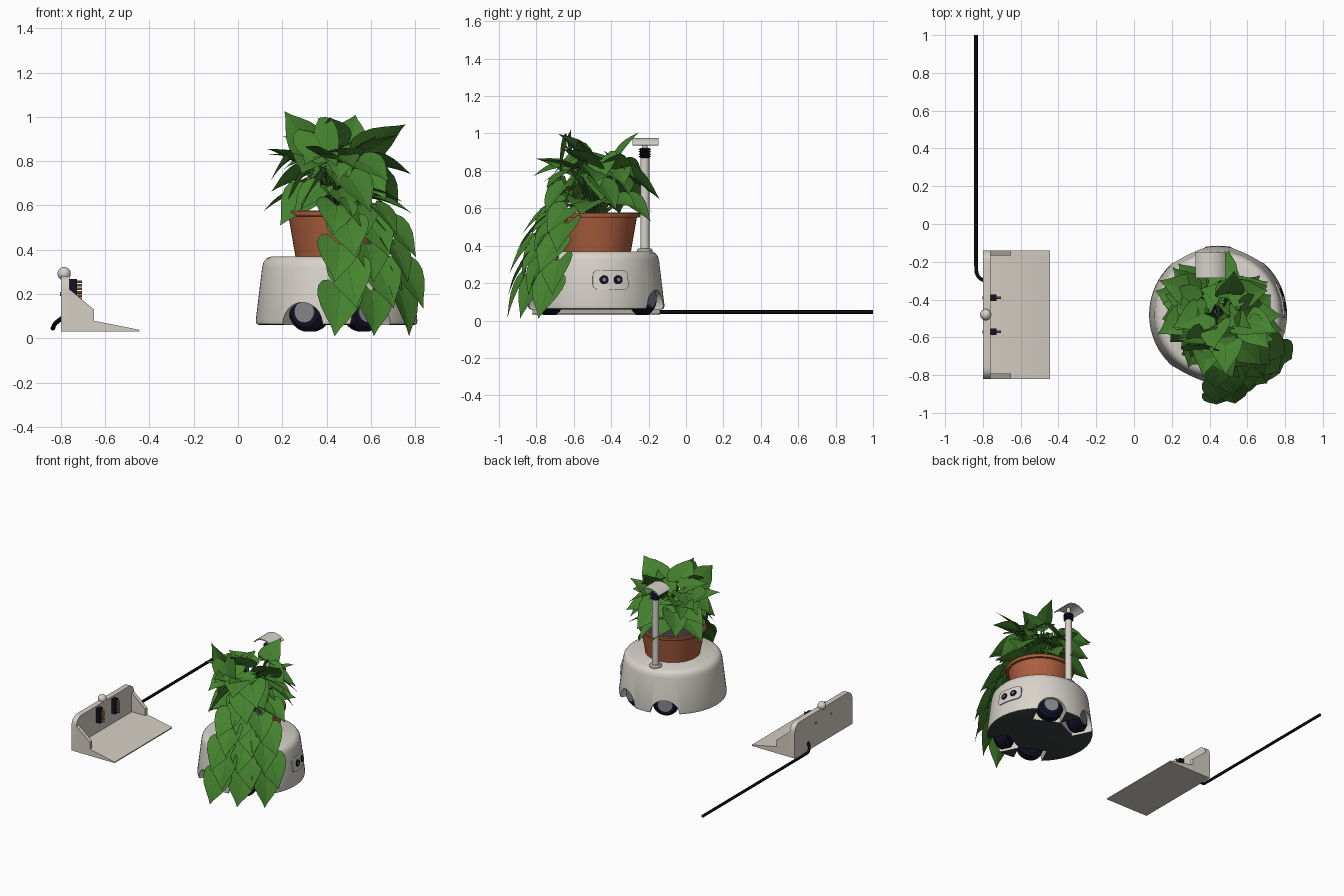
import bpy, bmesh, math, random
from math import sin, cos, pi, radians
from mathutils import Vector

random.seed(11)
if "Cube" in bpy.data.objects:
    bpy.data.objects.remove(bpy.data.objects["Cube"])


def material(name, *rgb):
    m = bpy.data.materials.new(name)
    m.use_nodes = True
    m.diffuse_color = (*rgb, 1)
    m.node_tree.nodes["Principled BSDF"].inputs["Base Color"].default_value = (*rgb, 1)
    return m


SHELL = material("shell_white", .68, .65, .59)
DOCK = material("dock_beige", .66, .62, .55)
RUBBER = material("navy_rubber", .006, .006, .02)
CABLE = material("cable_black", .003, .003, .005)
SOIL = material("dark_grey", .045, .048, .05)
HUB = material("hub_grey", .23, .24, .26)
CLAY = material("terracotta", .42, .115, .05)
LEAF = material("leaf_green", .06, .225, .028)
STEM = material("stem_green", .035, .12, .018)
COPPER = material("copper", .5, .17, .06)

CX, CY = .445, -.48  # centre of the rover


def finish(name, bm, mats, smooth=30):
    mesh = bpy.data.meshes.new(name)
    bm.to_mesh(mesh)
    bm.free()
    for m in mats:
        mesh.materials.append(m)
    ob = bpy.data.objects.new(name, mesh)
    bpy.context.collection.objects.link(ob)
    shade(ob, smooth)
    return ob


def shade(ob, angle=30):
    bpy.ops.object.select_all(action='DESELECT')
    ob.select_set(True)
    bpy.context.view_layer.objects.active = ob
    bpy.ops.object.shade_smooth_by_angle(angle=radians(angle))


def lathe(name, profile, loc, mat, steps=48, rot=(0, 0, 0)):
    bm = bmesh.new()
    vs = [bm.verts.new((r, 0, z)) for r, z in profile]
    es = [bm.edges.new(p) for p in zip(vs, vs[1:])]
    bmesh.ops.spin(bm, geom=vs + es, axis=(0, 0, 1), cent=(0, 0, 0), angle=2 * pi, steps=steps)
    bmesh.ops.remove_doubles(bm, verts=bm.verts, dist=1e-5)
    bmesh.ops.recalc_face_normals(bm, faces=bm.faces)
    ob = finish(name, bm, [mat])
    ob.location, ob.rotation_euler = loc, rot
    return ob


def rod(name, r, length, loc, mat, rot=(0, 0, 0), steps=24):
    h = length / 2
    return lathe(name, [(0, -h), (r, -h), (r, h), (0, h)], loc, mat, steps, rot)


def extrude(name, bm, offset, mat):
    new = bmesh.ops.extrude_face_region(bm, geom=bm.faces[:])["geom"]
    bmesh.ops.translate(bm, vec=offset, verts=[v for v in new if isinstance(v, bmesh.types.BMVert)])
    bmesh.ops.recalc_face_normals(bm, faces=bm.faces)
    return finish(name, bm, [mat])


def prism(name, outline, offset, mat):
    bm = bmesh.new()
    bm.faces.new([bm.verts.new(p) for p in outline])
    return extrude(name, bm, offset, mat)


def tubes(name, paths, radius, mat):
    cu = bpy.data.curves.new(name, 'CURVE')
    cu.dimensions, cu.bevel_depth, cu.bevel_resolution = '3D', radius, 2
    cu.use_fill_caps = True
    cu.materials.append(mat)
    for path in paths:
        sp = cu.splines.new('POLY')
        sp.points.add(len(path) - 1)
        for pt, co in zip(sp.points, path):
            pt.co = (*co, 1)
    ob = bpy.data.objects.new(name, cu)
    bpy.context.collection.objects.link(ob)
    bpy.ops.object.select_all(action='DESELECT')
    ob.select_set(True)
    bpy.context.view_layer.objects.active = ob
    bpy.ops.object.convert(target='MESH')
    shade(bpy.context.object, 50)


def polar(angle, r, z):
    return Vector((CX + r * cos(angle), CY + r * sin(angle), z))


# Rover shell with dark underside, and four radial wheels under arches
body = lathe("rover_body", [(0, .06), (.35, .06), (.362, .065), (.365, .08), (.336, .32), (.33, .343),
                            (.317, .36), (.295, .37), (0, .37)], (CX, CY, 0), SHELL, 72)
body.data.materials.append(SOIL)
for f in body.data.polygons:
    f.material_index = int(f.normal.z < -.9)
for a in map(radians, (64, 116, 244, 296)):
    rot = (0, pi / 2, a)
    cutter = rod("arch_cutter", .1, .26, polar(a, .33, .062), SHELL, rot, 40)
    cutter.hide_render = True
    mod = body.modifiers.new("arch", 'BOOLEAN')
    mod.object, mod.solver = cutter, 'EXACT'
    bpy.context.view_layer.objects.active = body
    bpy.ops.object.modifier_apply(modifier=mod.name)
    bpy.data.objects.remove(cutter)
    lathe("wheel", [(0, -.05), (.07, -.05), (.09, -.03), (.09, .03), (.07, .05), (0, .05)],
          polar(a, .275, .12), RUBBER, 32, rot)
    rod("wheel_hub", .05, .012, polar(a, .328, .12), HUB, rot, 32)
shade(body)

# Charging port on the left flank: a curved plate with two sockets
PORT = radians(13)


def on_flank(du, z, lift=0):
    return polar(PORT + du / .35, .365 - (z - .08) * .121 + lift, z)


bm = bmesh.new()
columns = []
for i in range(25):
    u = -.1 * cos(pi * i / 24)
    h = .024 + math.sqrt(max(0, .028 ** 2 - max(0, abs(u) - .072) ** 2))
    columns.append([bm.verts.new(on_flank(u, .217 + s * h, -.006)) for s in (-1, 1)])
for a, b in zip(columns, columns[1:]):
    bm.faces.new((a[0], b[0], b[1], a[1]))
extrude("port_plate", bm, (.014 * cos(PORT), .014 * sin(PORT), 0), SHELL)
for du in (-.038, .038):
    rot = (0, pi / 2 - .12, PORT + du / .35)
    rod("port_socket", .024, .026, on_flank(du, .217), RUBBER, rot)
    rod("port_lens", .010, .030, on_flank(du, .217), HUB, rot, 16)

# Pot and soil
lathe("pot", [(0, .365), (.185, .365), (.217, .55), (.232, .552), (.236, .56), (.236, .572),
              (.23, .578), (.216, .578), (.21, .57), (.205, .53), (0, .53)], (CX, CY, 0), CLAY)
lathe("soil", [(.208, .545), (.1, .555), (0, .56)], (CX, CY, 0), SOIL, 32)

# Lamp mast: flange, post, bellows, arched hood
MX, MY = .405, -.22
lathe("mast_flange", [(0, .36), (.042, .36), (.042, .378), (.034, .386), (0, .386)], (MX, MY, 0), SHELL, 32)
rod("mast_post", .024, .52, (MX, MY, .63), SHELL)
rings = [(.034 if i % 2 else .024, .87 + i * .0065) for i in range(9)]
lathe("mast_bellows", [(0, .865)] + rings + [(0, .925)], (MX, MY, 0), RUBBER, 24)
rod("hood_stem", .014, .05, (MX, MY, .945), SHELL)
arc = [radians(90 + a) for a in range(-50, 51, 10)]
hood = [(MX + r * cos(a), -.285, .874 + r * sin(a)) for r, seq in ((.102, arc), (.094, arc[::-1])) for a in seq]
prism("lamp_hood", hood, (0, .138, 0), SHELL)

# Charging dock: wedge base, cheeks, back wall
prism("dock_base", [(x, -.82, z) for x, z in ((-.8, .03), (-.445, .03), (-.445, .038), (-.655, .08), (-.8, .08))],
      (0, .68, 0), DOCK)
for y in (-.82, -.168):
    prism("dock_cheek", [(x, y, z) for x, z in ((-.77, .06), (-.65, .06), (-.65, .13), (-.765, .225))],
          (0, .028, 0), DOCK)
wall = [(-.8, -.82, .03), (-.8, -.14, .03)]
for cy, start in ((-.2, 0), (-.76, 90)):
    wall += [(-.8, cy + .06 * cos(radians(start + a)), .222 + .06 * sin(radians(start + a)))
             for a in range(0, 91, 15)]
prism("dock_wall", wall, (.04, 0, 0), DOCK)
lathe("dock_beacon", [(.03 * sin(pi * i / 12), -.03 * cos(pi * i / 12)) for i in range(13)],
      (-.785, CY, .292), SHELL, 24)
for y in (-.57, -.39):
    prism("contact_block", [(-.765, y - .018, .16), (-.765, y + .018, .16),
                            (-.765, y + .018, .268), (-.765, y - .018, .268)], (.038, 0, 0), RUBBER)
    rod("wall_screw", .01, .006, (-.8, y, .2), HUB, (0, pi / 2, 0), 16)
    for i in range(6):
        rod("contact_pin", .006, .03, (-.72, y, .175 + i * .016), COPPER, (0, pi / 2, 0), 8)

# Power cable
bend = [(-.78 - .055 * sin(t), -.3 + .055 * (1 - cos(t)), .10 - .055 * t / (pi / 2))
        for t in [i * pi / 16 for i in range(9)]]
tubes("power_cable", [[(-.77, -.3, .1)] + bend + [(-.837, -.18, .045), (-.837, 1, .045)]], .01, CABLE)


# Heart-shaped leaves
ROWS = [(0, .24), (.05, .39), (.16, .47), (.32, .46), (.5, .37), (.68, .23), (.85, .09), (1, .003)]
COLS = (-1, -.55, -.015, .015, .55, 1)


def add_leaf(bm, base, direction, normal, length):
    d = Vector(direction).normalized()
    side = d.cross(Vector(normal)).normalized()
    up = side.cross(d)
    grid = []
    for t, w in ROWS:
        grid.append([bm.verts.new(Vector(base) + length * (
            side * (u * w) + d * (t - .2 * abs(u) * (1 - t) ** 2)
            + up * (.2 * abs(u) * w - .16 * t * t))) for u in COLS])
    for a, b in zip(grid, grid[1:]):
        for i in range(len(COLS) - 1):
            f = bm.faces.new((a[i], a[i + 1], b[i + 1], b[i]))
            f.material_index = int(i == 2)


def add_stalk(base):
    root = Vector((CX, CY, .55)).lerp(Vector((base.x, base.y, .55)), .2)
    mid = root.lerp(base, .35)
    mid.z = .55 + (base.z - .55) * .75
    stalks.append([root.lerp(mid, t).lerp(mid.lerp(base, t), t) for t in (0, .25, .5, .75, 1)])


# Crown: rings of leaves on curved stalks (count, radius, height, pitch)
bm, stalks = bmesh.new(), []
for n, r, z, pitch in ((9, .165, .67, -20), (9, .165, .75, -35), (8, .165, .81, -20), (7, .16, .82, 30),
                       (5, .12, .89, -40), (4, .07, .84, 35), (4, .06, .78, -30)):
    twist = random.random() * 6
    for k in range(n):
        a = (twist + 2 * pi * (k + random.uniform(-.25, .25)) / n) % (2 * pi)
        if z > .8 and abs(a - radians(98)) < .5:
            continue  # leave room for the lamp
        base = polar(a, r + random.uniform(-.03, .02), z + random.uniform(-.04, .04))
        p = radians(pitch + random.uniform(-18, 18))
        yaw = a + random.uniform(-.6, .6)
        d = Vector((cos(yaw) * cos(p), sin(yaw) * cos(p), sin(p)))
        n_up = Vector((random.uniform(-.5, .5), random.uniform(-.5, .5), 1))
        add_leaf(bm, base, d, n_up, random.uniform(.17, .21))
        add_stalk(base)

# Large upper leaves: base, direction, normal, length
for base, d, n_up, size in (((.58, -.52, .84), (1, -.2, .9), (-.5, .8, .6), .22),
                            ((.32, -.6, .88), (-.8, -.3, 1), (-.4, -.9, .3), .18),
                            ((.34, -.64, .93), (.5, -.3, -.9), (-.2, -.9, .4), .22),
                            ((.5, -.36, .88), (.2, .5, .8), (.2, -.8, .5), .17)):
    add_leaf(bm, base, d, n_up, size)
    add_stalk(Vector(base))
finish("crown_leaves", bm, [LEAF, STEM], 40)
tubes("crown_stalks", stalks, .005, STEM)

# Three vines trailing over the pot rim, with leaves steeper towards the end
bm, vines = bmesh.new(), []
for deg, reach in ((-85, 1.1), (-61, 1), (-37, 1.03)):
    a = radians(deg)
    out, tan = Vector((cos(a), sin(a), 0)), Vector((-sin(a), cos(a), 0))
    drop = [(.22, .6), (.27, .52), (.31, .425), (.34, .325), (.355, .215)]
    vines.append([polar(a, .04, .55), polar(a, .15, .62)] + [polar(a, r * reach, z) for r, z in drop])
    for i, (r, z) in enumerate(drop):
        s = .02 if i % 2 else -.02
        fall = radians(33 + 6.5 * i)
        add_leaf(bm, polar(a, r * reach, z) + tan * s, out * cos(fall) + tan * s * 6 - Vector((0, 0, sin(fall))),
                 out * sin(fall) - tan * s * 5 + Vector((0, 0, cos(fall))), .2 + .005 * i)
finish("vine_leaves", bm, [LEAF, STEM], 40)
tubes("vine_stems", vines, .006, STEM)
